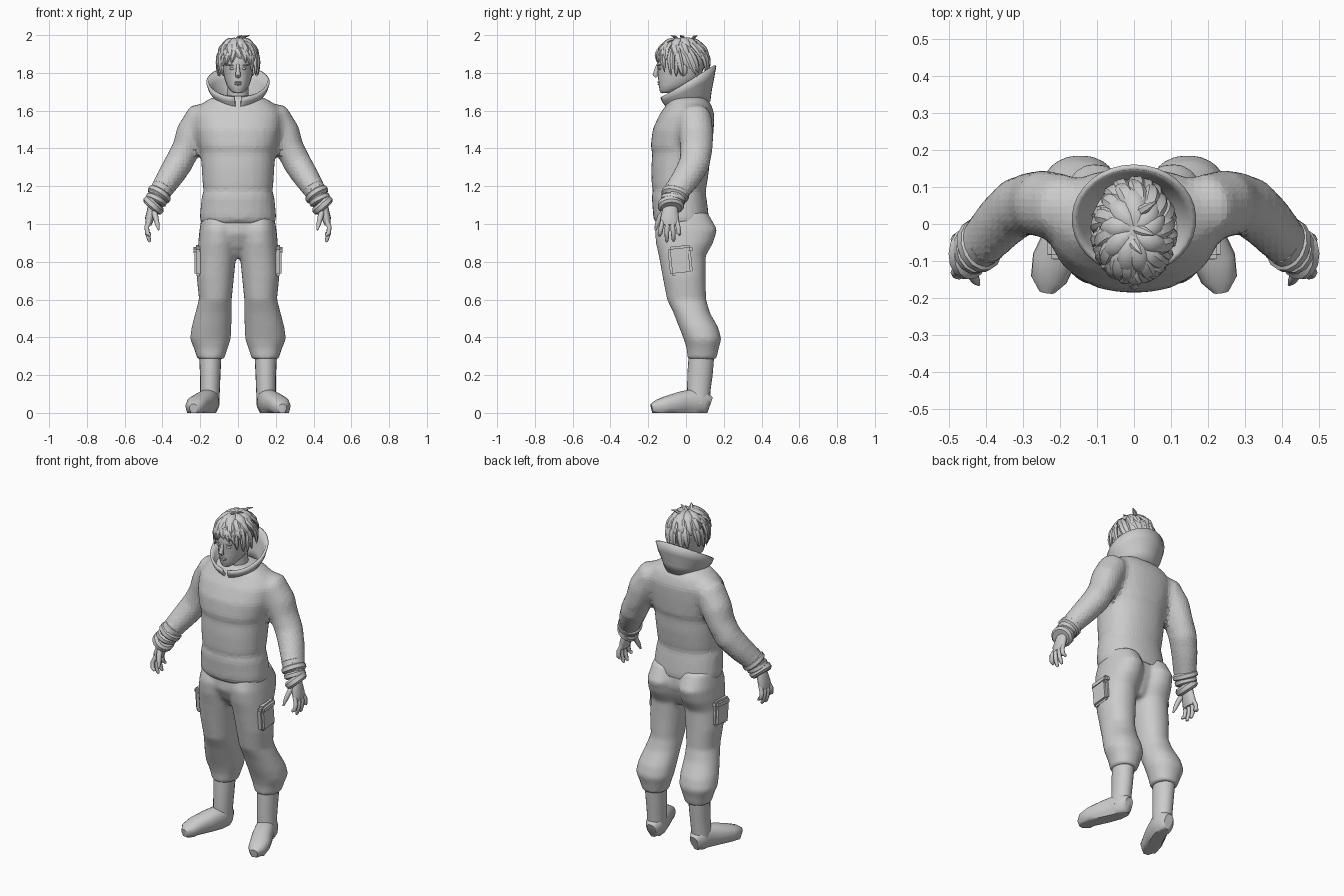
import bpy, bmesh, math, random
from mathutils import Vector, Matrix

random.seed(4)
X, Y, Z = Vector((1, 0, 0)), Vector((0, 1, 0)), Vector((0, 0, 1))


def loft(bm, rings, n=16, ref=Y, level=False, p=2.0):
    """Skin (x, y, z, side radius, ref radius) rings; level keeps them horizontal."""
    cs = [Vector(r[:3]) for r in rings]
    loops = []
    for i, r in enumerate(rings):
        t = (cs[min(i + 1, len(cs) - 1)] - cs[max(i - 1, 0)]).normalized()
        if level:
            side, front = X, Y
        else:
            front = (ref - t * ref.dot(t)).normalized()
            side = front.cross(t)
        loop = []
        for k in range(n):
            a = 2 * math.pi * k / n
            c, s = math.cos(a), math.sin(a)
            c = math.copysign(abs(c) ** (2 / p), c)
            s = math.copysign(abs(s) ** (2 / p), s)
            loop.append(bm.verts.new(cs[i] + side * r[3] * c + front * r[4] * s))
        loops.append(loop)
    for a, b in zip(loops, loops[1:]):
        for k in range(n):
            bm.faces.new((a[k], a[(k + 1) % n], b[(k + 1) % n], b[k]))
    bm.faces.new(loops[0][::-1])
    bm.faces.new(loops[-1])


def ball(bm, loc, size, rot=0, seg=16):
    m = Matrix.Translation(loc) @ Matrix.Rotation(rot, 4, 'Y') @ Matrix.Diagonal((*size, 1))
    bmesh.ops.create_uvsphere(bm, u_segments=seg, v_segments=seg // 2 + 2, radius=1, matrix=m)


def finish(name, bm, mirror=False, angle=50, voxel=0, relax=5, smooth=True):
    bmesh.ops.recalc_face_normals(bm, faces=bm.faces)
    me = bpy.data.meshes.new(name)
    bm.to_mesh(me)
    bm.free()
    ob = bpy.data.objects.new(name, me)
    bpy.context.collection.objects.link(ob)
    if smooth:
        bpy.ops.object.select_all(action='DESELECT')
        ob.select_set(True)
        bpy.context.view_layer.objects.active = ob
        bpy.ops.object.shade_smooth_by_angle(angle=math.radians(angle))
    if mirror:
        mod = ob.modifiers.new("mirror", 'MIRROR')
        mod.use_mirror_merge = False
    if voxel:
        mod = ob.modifiers.new("remesh", 'REMESH')
        mod.mode, mod.voxel_size, mod.use_smooth_shade = 'VOXEL', voxel, smooth
        mod = ob.modifiers.new("relax", 'SMOOTH')
        mod.factor, mod.iterations = 0.5, relax
    return ob


# Jacket: torso with fold bands, fused with both sleeves
bm = bmesh.new()
torso = [(1.0, -.018, .194, .138), (1.03, -.026, .204, .148), (1.10, -.032, .197, .146),
         (1.15, -.038, .192, .145), (1.17, -.036, .179, .137), (1.20, -.036, .187, .146),
         (1.30, -.03, .193, .154), (1.385, -.025, .198, .153), (1.405, -.025, .207, .163),
         (1.50, -.015, .228, .162), (1.58, .005, .232, .146), (1.63, .015, .20, .12),
         (1.665, .01, .15, .10), (1.68, .01, .09, .08)]
loft(bm, [(0, cy, z, rx, ry) for z, cy, rx, ry in torso], 32, level=True, p=2.25)
loft(bm, [(.12, .03, 1.60, .05, .07), (.195, .045, 1.565, .085, .09), (.245, .055, 1.48, .085, .092),
          (.275, .055, 1.40, .075, .087), (.315, .045, 1.32, .076, .083), (.36, .005, 1.25, .07, .077),
          (.405, -.045, 1.18, .06, .07), (.435, -.075, 1.13, .055, .066)], 20)
finish("jacket", bm, mirror=True, voxel=.019, relax=4, smooth=False)

# Bunched cuffs
bm = bmesh.new()
for i in range(4):
    u = i / 3
    c = Vector((.402 + .045 * u, -.045 - .035 * u, 1.185 - .085 * u))
    d = Vector((.012 + random.uniform(-.004, .004), random.uniform(-.007, .003), -.017))
    r = (.058, .066, .058, .062)[i]
    loft(bm, [(*(c + d * k), r * s, (r + .008) * s) for k, s in ((-1, .8), (-.5, 1), (.5, 1), (1, .8))], 14)
finish("cuffs", bm, mirror=True, angle=35)

# Stand-up collar, high at the back and opening at the front
bm = bmesh.new()
loops = []
for rx, ry, cy, z, dz in ((.092, .105, .01, 1.635, .015), (.112, .112, .01, 1.67, .035),
                          (.142, .126, .010, 1.715, .062), (.155, .135, .012, 1.757, .083)):
    loop = []
    for k in range(33):
        a = math.radians(-84 + 348 * k / 32)
        loop.append(bm.verts.new((rx * math.cos(a), cy + ry * math.sin(a), z + dz * math.sin(a))))
    loops.append(loop)
for a, b in zip(loops, loops[1:]):
    for k in range(32):
        bm.faces.new((a[k], a[k + 1], b[k + 1], b[k]))
ob = finish("collar", bm)
mod = ob.modifiers.new("thickness", 'SOLIDIFY')
mod.thickness = .014

# Trousers: seat and two baggy legs fused together
bm = bmesh.new()
loft(bm, [(.10, -.01, 1.06, .088, .125), (.104, 0, .97, .10, .166), (.107, -.008, .90, .104, .152),
          (.112, -.02, .83, .102, .124), (.12, -.01, .72, .099, .114), (.12, .003, .60, .087, .104),
          (.13, .03, .53, .096, .097), (.141, .068, .45, .106, .104), (.146, .088, .39, .108, .10),
          (.144, .088, .34, .089, .085), (.144, .085, .285, .071, .077)], 24, level=True, p=2.15)
loft(bm, [(0, -.02, 1.06, .18, .13), (0, -.02, .95, .17, .138), (0, -.015, .88, .10, .11),
          (0, -.005, .82, .045, .07)], 24, level=True)
finish("trousers", bm, mirror=True, voxel=.012, relax=6)

# Cargo pockets on the outer thighs
bm = bmesh.new()
for z, h, w, x in ((.80, .14, .12, .208), (.862, .045, .128, .213)):
    m = Matrix.Translation((x, -.03, z)) @ Matrix.Rotation(.1, 4, 'X') @ Matrix.Diagonal((.045, w, h, 1))
    bmesh.ops.create_cube(bm, size=1, matrix=m)
bmesh.ops.bevel(bm, geom=bm.edges[:], offset=.012, segments=2, affect='EDGES')
finish("cargo_pockets", bm, mirror=True)

# Boots: shaft and splayed foot with a flat sole
bm = bmesh.new()
loft(bm, [(.147, .083, .32, .06, .068), (.147, .074, .2, .054, .067), (.148, .068, .12, .052, .062),
          (.152, .065, .05, .052, .06)], 20, level=True)
loft(bm, [(.145, .127, .045, .028, .04), (.147, .10, .055, .05, .06), (.155, .04, .062, .054, .066),
          (.185, -.03, .054, .058, .058), (.218, -.10, .043, .058, .047), (.23, -.15, .034, .049, .036),
          (.235, -.182, .026, .022, .022)], 20, ref=Z, p=2.3)
for v in bm.verts:
    if v.co.z < .012:
        v.co.z = 0
finish("boots", bm, mirror=True)

# Hands: palm, four curled fingers and a thumb
bm = bmesh.new()
loft(bm, [(.44, -.078, 1.14, .028, .034), (.455, -.083, 1.08, .025, .041), (.468, -.086, 1.03, .024, .05),
          (.474, -.086, .995, .016, .044)], 14)
for i, (ty, tz) in enumerate(((-.14, .935), (-.102, .905), (-.066, .908), (-.034, .94))):
    y = -.122 + .024 * i
    m = (y + ty) / 2
    loft(bm, [(.468, y, 1.02, .012, .012), (.483, m, .985, .0125, .0125), (.48, m + .6 * (ty - m), .95, .012, .012),
              (.47, ty, tz + .01, .010, .010), (.464, ty, tz, .005, .005)], 8)
loft(bm, [(.45, -.10, 1.085, .016, .018), (.437, -.135, 1.04, .015, .016), (.427, -.152, 1.0, .012, .013),
          (.42, -.163, .968, .005, .005)], 8)
finish("hands", bm, mirror=True)

# Head and neck
bm = bmesh.new()
head = [(1.693, -.108, .022, .022), (1.705, -.092, .04, .047), (1.735, -.058, .06, .086),
        (1.775, -.036, .073, .112), (1.82, -.03, .08, .12), (1.845, -.03, .083, .125),
        (1.89, -.025, .085, .124), (1.935, -.022, .072, .105), (1.965, -.02, .04, .06)]
loft(bm, [(0, cy, z, rx, ry) for z, cy, rx, ry in head], 28, level=True, p=2.1)
loft(bm, [(0, .012, 1.62, .066, .066), (0, 0, 1.68, .056, .06), (0, -.01, 1.77, .056, .062)], 20, level=True)
loft(bm, [(0, -.148, 1.845, .008, .008), (0, -.157, 1.815, .010, .012), (0, -.163, 1.79, .015, .014),
          (0, -.155, 1.778, .012, .008)], 10)
ball(bm, (0, -.143, 1.75), (.022, .009, .005))
ball(bm, (0, -.141, 1.74), (.018, .009, .006))
ball(bm, (0, -.125, 1.705), (.02, .014, .013))
for s in (-1, 1):
    ball(bm, (s * .031, -.136, 1.823), (.015, .012, .007))
    ball(bm, (s * .033, -.140, 1.84), (.024, .010, .005), s * -.12)
    ball(bm, (s * .083, -.015, 1.815), (.010, .022, .032), s * .2)
finish("head", bm)

# Layered hair: a scalp cap covered by pointed locks swirling from the crown
bm = bmesh.new()
C, R = Vector((0, -.02, 1.865)), Vector((.103, .134, .117))
ball(bm, C + Vector((0, .012, .012)), (.092, .118, .104), seg=24)


def lock(az, t0, t1, swirl, w, lift):
    rings, steps = [], 7
    for k in range(steps + 1):
        u = k / steps
        t, a = math.radians(t0 + (t1 - t0) * u), math.radians(az + swirl * u)
        s = math.sin(min(t, math.radians(98)))
        f = .97 + .07 * math.sin(math.pi * u * .8) + lift * u * u
        q = Vector((R.x * s * math.cos(a), R.y * s * math.sin(a), R.z * math.cos(t))) * f
        g = max(.06, math.sin(math.pi * (.12 + .87 * u)) ** .8)
        rings.append((*(C + q), w * g, .012 * g))
    mid = Vector(rings[4][:3]) - C
    loft(bm, rings, 6, ref=mid.normalized())


for count, t0, t1, w, lift in ((9, 6, 58, .025, .03), (14, 28, 84, .024, .03), (17, 52, 112, .022, .03)):
    for i in range(count):
        az = 360 * i / count + random.uniform(-7, 7)
        front = math.sin(math.radians(az)) < -.62
        end = t1 + random.uniform(-6, 6)
        if t1 > 100:
            end = end - 22 if front else end + 14
        lock(az, t0, end, random.uniform(8, 26), w, lift)
# fringe swept over the brow and long locks beside the face
for az, t1, sw in ((-128, 112, -14), (-112, 104, -16), (-96, 98, -14), (-80, 96, 14), (-64, 104, 14),
                   (-50, 120, 6), (-145, 126, -4), (-30, 132, 4), (-160, 134, 4), (-10, 136, -4), (190, 136, 4)):
    lock(az, 48, t1, sw, .017, .0)
# stray tufts on top
for x, y, dx, dy in ((.0, -.01, .055, -.02), (.01, .03, .05, .03), (-.01, -.04, .03, -.04)):
    loft(bm, [(x, y, 1.972, .014, .008), (x + dx * .5, y + dy * .5, 1.992, .012, .006),
              (x + dx, y + dy, 1.998, .002, .002)], 6, ref=Z)
finish("hair", bm, angle=40)
